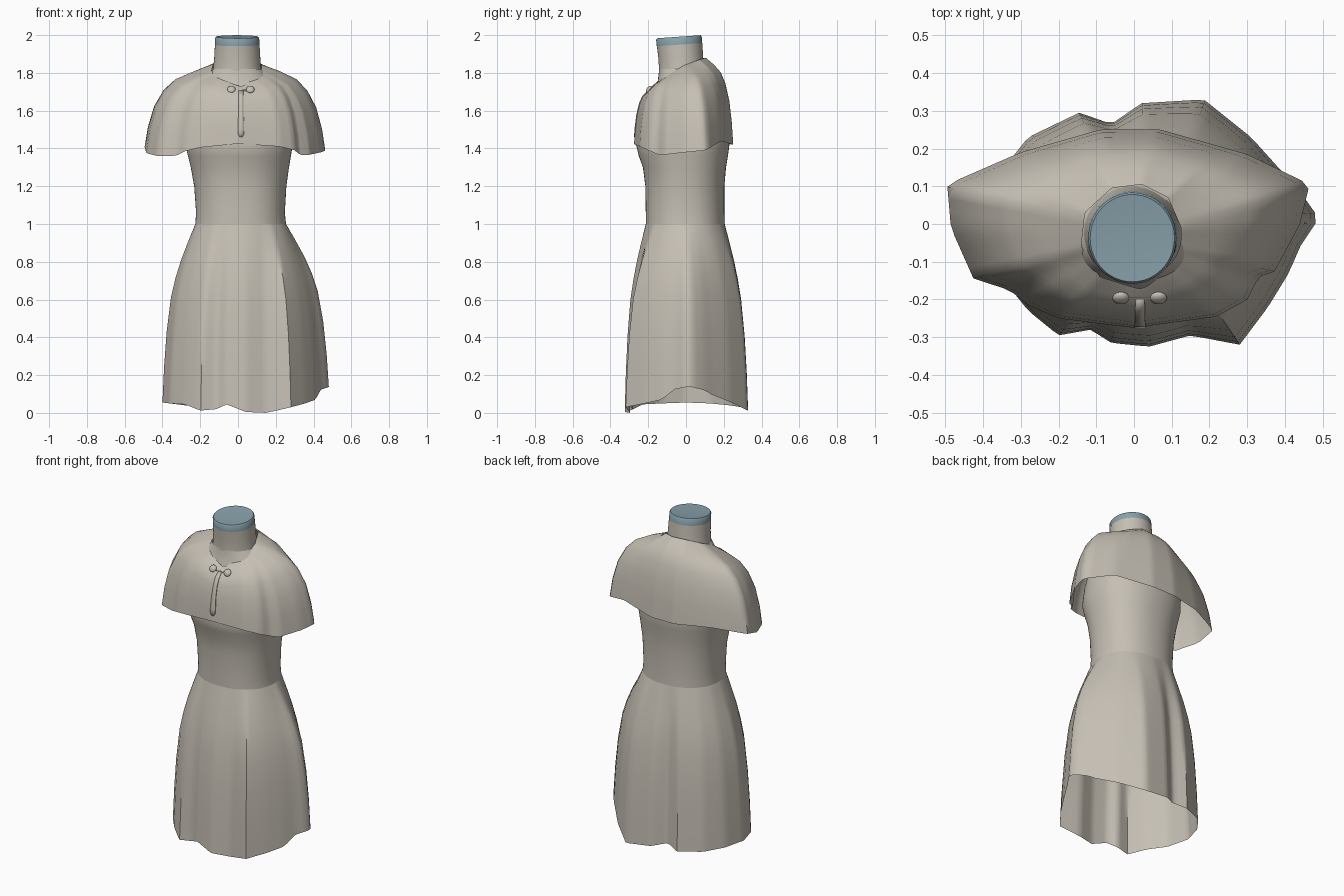
import bpy, bmesh, math
from mathutils import Vector

N = 96  # points around each ring


def material(name, rgb):
    m = bpy.data.materials.new(name)
    m.diffuse_color = (*rgb, 1)
    return m


CLOTH = material("warm grey cloth", (0.56, 0.52, 0.455))
BLUE = material("dusty blue cap", (0.25, 0.36, 0.41))


def finish(name, bm, mat, angle=40):
    bmesh.ops.recalc_face_normals(bm, faces=bm.faces)
    me = bpy.data.meshes.new(name)
    bm.to_mesh(me)
    bm.free()
    ob = bpy.data.objects.new(name, me)
    bpy.context.collection.objects.link(ob)
    me.materials.append(mat)
    bpy.ops.object.select_all(action='DESELECT')
    ob.select_set(True)
    bpy.context.view_layer.objects.active = ob
    bpy.ops.object.shade_smooth_by_angle(angle=math.radians(angle))
    return ob


def loft(name, rings, mat, cap=False, angle=40):
    """Skin a stack of equal-sized closed rings."""
    bm = bmesh.new()
    rows = [[bm.verts.new(p) for p in r] for r in rings]
    for a, b in zip(rows, rows[1:]):
        for i in range(len(a)):
            j = (i + 1) % len(a)
            bm.faces.new((a[i], a[j], b[j], b[i]))
    if cap:
        bm.faces.new(rows[-1])
    return finish(name, bm, mat, angle)


def resample(points, cx=0.0, cy=0.0):
    """Even-angle ring through a few outline points."""
    tau = 2 * math.pi
    pts = sorted((math.atan2(p[1] - cy, p[0] - cx) % tau, Vector(p)) for p in points)
    pts = [(pts[-1][0] - tau, pts[-1][1])] + pts + [(pts[0][0] + tau, pts[0][1])]
    ring = []
    for i in range(N):
        a = tau * i / N
        for (a0, p0), (a1, p1) in zip(pts, pts[1:]):
            if a0 <= a <= a1:
                ring.append(p0.lerp(p1, (a - a0) / max(a1 - a0, 1e-6)))
                break
    return ring


def oval(z, x0, x1, y0, y1, power=2.2, tilt=0.0):
    ring = []
    for i in range(N):
        a = 2 * math.pi * i / N
        c, s = math.cos(a), math.sin(a)
        r = (abs(c) ** power + abs(s) ** power) ** (-1 / power)
        x = (x0 + x1) / 2 + r * c * (x1 - x0) / 2
        y = (y0 + y1) / 2 + r * s * (y1 - y0) / 2
        ring.append(Vector((x, y, z + tilt * y)))
    return ring


def blend(top, hem, profile):
    """Rings from top to hem: profile gives (outward, downward) fractions."""
    return [[Vector((a.x + (b.x - a.x) * f, a.y + (b.y - a.y) * f, a.z + (b.z - a.z) * g))
             for a, b in zip(top, hem)] for f, g in profile]


# Skirt: oval waist flaring to a rippled, uneven hem
waist = (1.0, -0.226, 0.254, -0.213, 0.205)
skirt_hem = resample([
    (0.49, 0.015, 0.14), (0.43, 0.10, 0.12), (0.40, 0.13, 0.10), (0.31, 0.23, 0.06),
    (0.185, 0.33, 0.01), (0.02, 0.32, 0.03), (-0.06, 0.265, 0.05), (-0.145, 0.295, 0.03),
    (-0.28, 0.23, 0.04), (-0.36, 0.13, 0.05), (-0.40, 0.0, 0.055), (-0.36, -0.13, 0.05),
    (-0.28, -0.23, 0.045), (-0.20, -0.295, 0.012), (-0.115, -0.28, 0.02),
    (-0.06, -0.315, 0.045), (0.04, -0.325, 0.005), (0.15, -0.295, 0.0),
    (0.28, -0.32, 0.03), (0.355, -0.22, 0.05), (0.41, -0.13, 0.07), (0.44, -0.06, 0.125)])
loft("skirt", blend(oval(*waist), skirt_hem, [
    (0, 0), (0.2, 0.09), (0.43, 0.2), (0.6, 0.3), (0.74, 0.41), (0.87, 0.6), (0.95, 0.8), (1, 1)]), CLOTH)

# Bodice: waist, bust and hidden shoulders running into the neck
loft("bodice", [oval(*r) for r in [
    waist, (1.06, -0.222, 0.248, -0.213, 0.203), (1.2, -0.232, 0.256, -0.215, 0.203),
    (1.3, -0.25, 0.27, -0.228, 0.212), (1.36, -0.265, 0.28, -0.25, 0.222),
    (1.42, -0.28, 0.29, -0.264, 0.23), (1.52, -0.285, 0.285, -0.245, 0.222),
    (1.65, -0.26, 0.26, -0.195, 0.18), (1.75, -0.19, 0.19, -0.15, 0.13),
    (1.82, -0.13, 0.125, -0.142, 0.09)]], CLOTH)

# Cape: neckline to flared hem over rounded shoulders
neckline = resample([
    (0.125, -0.01, 1.84), (0.09, 0.07, 1.87), (0.02, 0.105, 1.88), (-0.06, 0.095, 1.88),
    (-0.13, 0.03, 1.85), (-0.14, -0.06, 1.81), (-0.09, -0.14, 1.765), (-0.01, -0.165, 1.735),
    (0.015, -0.172, 1.73), (0.035, -0.165, 1.735), (0.08, -0.13, 1.765), (0.125, -0.08, 1.80)],
    0, -0.02)
cape_hem = resample([
    (0.465, 0.105, 1.39), (0.30, 0.185, 1.44), (0.07, 0.25, 1.42), (-0.09, 0.25, 1.42),
    (-0.30, 0.19, 1.43), (-0.495, 0.105, 1.41), (-0.485, -0.01, 1.375), (-0.425, -0.145, 1.36),
    (-0.33, -0.175, 1.36), (-0.28, -0.215, 1.385), (-0.20, -0.25, 1.405), (0.0, -0.275, 1.425),
    (0.22, -0.245, 1.41), (0.30, -0.20, 1.39), (0.33, -0.14, 1.365), (0.37, -0.13, 1.365),
    (0.44, 0.0, 1.38)])
CAPE = [(0, 0), (0.3, 0.08), (0.55, 0.17), (0.72, 0.3), (0.86, 0.5), (0.95, 0.75), (1, 1)]
loft("cape", blend(neckline, cape_hem, CAPE), CLOTH, angle=60)

# Placket: thin strip down the cape front with a rounded end
bm = bmesh.new()
prev = None
for f, g, w in [(0.25, 0.07, 0.012), (0.55, 0.17, 0.013), (0.72, 0.3, 0.013), (0.86, 0.5, 0.014),
                (0.95, 0.75, 0.017), (0.965, 0.83, 0.016), (0.98, 0.88, 0.007)]:
    y, z = -0.17 - 0.105 * f - 0.003, 1.732 - 0.308 * g
    row = [bm.verts.new((0.016 + k * w, y, z)) for k in (-1, 1)]
    if prev:
        bm.faces.new((prev[0], prev[1], row[1], row[0]))
    prev = row
strip = finish("front_placket", bm, CLOTH)
mod = strip.modifiers.new("thickness", 'SOLIDIFY')
mod.thickness = 0.005

# Buttons and the small cord joining them
for side, x in (("left", -0.035), ("right", 0.065)):
    bpy.ops.mesh.primitive_uv_sphere_add(segments=20, ring_count=10, radius=1,
                                         location=(x, -0.196, 1.712), rotation=(math.radians(55), 0, 0))
    b = bpy.context.object
    b.name = side + "_button"
    b.scale = (0.022, 0.022, 0.013)
    b.data.materials.append(CLOTH)
    bpy.ops.object.shade_smooth()
bpy.ops.mesh.primitive_cylinder_add(vertices=8, radius=0.004, depth=0.07,
                                    location=(0.015, -0.198, 1.708), rotation=(0, math.pi / 2, 0))
cord = bpy.context.object
cord.name = "button_cord"
cord.data.materials.append(CLOTH)

# Neck and the tilted blue cap on top
loft("neck", [oval(z, x0, x1, y0, y1, 2, t) for z, x0, x1, y0, y1, t in [
    (1.74, -0.145, 0.135, -0.145, 0.11, 0.0), (1.82, -0.132, 0.122, -0.143, 0.097, 0.0),
    (1.88, -0.126, 0.118, -0.146, 0.091, 0.03), (1.952, -0.122, 0.114, -0.154, 0.086, 0.07)]], CLOTH)
loft("neck_cap", [oval(z, x0, x1, y0, y1, 2, 0.07) for z, x0, x1, y0, y1 in [
    (1.952, -0.122, 0.114, -0.155, 0.086), (1.987, -0.121, 0.112, -0.158, 0.083),
    (1.994, -0.116, 0.107, -0.153, 0.078), (1.992, -0.09, 0.08, -0.125, 0.05),
    (1.99, -0.04, 0.03, -0.07, 0.0)]], BLUE, cap=True)
